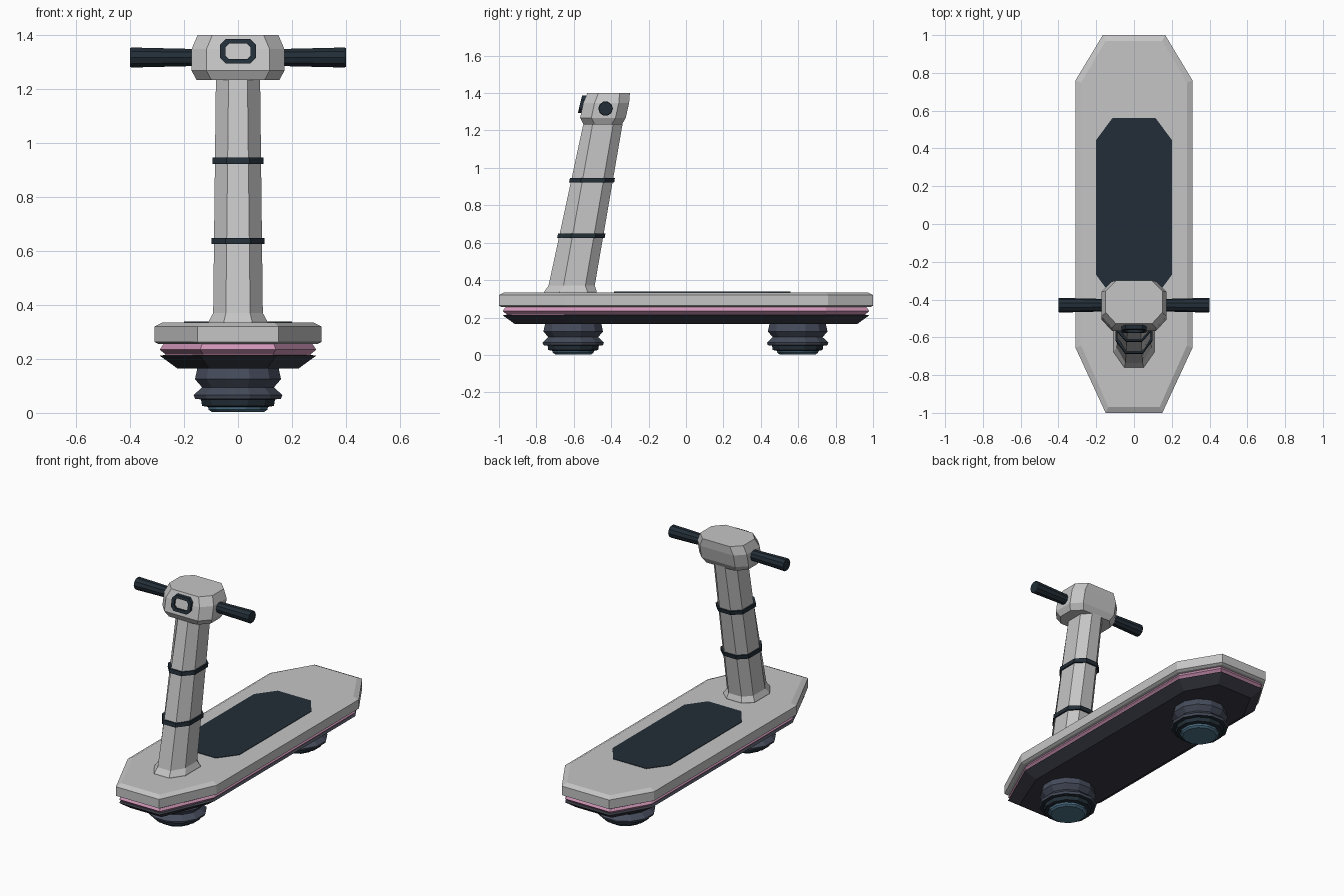
import bpy, bmesh, math

if "Cube" in bpy.data.objects:
    bpy.data.objects.remove(bpy.data.objects["Cube"])


def material(name, rgb):
    m = bpy.data.materials.new(name)
    m.diffuse_color = (*rgb, 1)
    m.use_nodes = True
    m.node_tree.nodes["Principled BSDF"].inputs["Base Color"].default_value = m.diffuse_color
    return m


GREY = material("light_grey", (0.56, 0.56, 0.56))
NAVY = material("dark_navy", (0.016, 0.027, 0.038))
CHAR = material("charcoal", (0.042, 0.044, 0.06))
RUBBER = material("slate_rubber", (0.06, 0.072, 0.105))
PINK = material("pink", (0.62, 0.30, 0.47))
BLUE = material("glow_blue", (0.075, 0.17, 0.25))


def loft(name, rings, mat, band_mats=None, closed=False):
    """Skin a stack of equal rings; cap the ends, or join last to first."""
    bm = bmesh.new()
    vs = [[bm.verts.new(p) for p in r] for r in rings]
    n, k = len(rings[0]), len(rings)
    for j in range(k if closed else k - 1):
        a, b = vs[j], vs[(j + 1) % k]
        for i in range(n):
            f = bm.faces.new((a[i], a[(i + 1) % n], b[(i + 1) % n], b[i]))
            f.material_index = band_mats[j] if band_mats else 0
    if not closed:
        bm.faces.new(vs[0][::-1]).material_index = band_mats[0] if band_mats else 0
        bm.faces.new(vs[-1]).material_index = band_mats[-1] if band_mats else 0
    bmesh.ops.recalc_face_normals(bm, faces=bm.faces)
    me = bpy.data.meshes.new(name)
    bm.to_mesh(me)
    bm.free()
    for m in (mat if isinstance(mat, list) else [mat]):
        me.materials.append(m)
    ob = bpy.data.objects.new(name, me)
    bpy.context.collection.objects.link(ob)
    return ob


def octagon(hw, y0, y1, front_hw, back_hw, front_c, back_c, z):
    """Eight-sided outline, symmetric in x, with cut corners."""
    half = [(front_hw, y0), (hw, y0 + front_c), (hw, y1 - back_c), (back_hw, y1)]
    pts = half + [(-x, y) for x, y in reversed(half)]
    return [(x, y, z) for x, y in pts]


def deck_ring(inset, z):
    d = inset
    return octagon(0.31 - d, -1 + d, 1 - d, 0.15 - 0.5 * d, 0.165 - 0.5 * d,
                   0.345 - 0.6 * d, 0.24 - 0.6 * d, z)


# Deck board, pink trim and underside tray
loft("deck", [deck_ring(0.015, 0.255), deck_ring(0, 0.263), deck_ring(0, 0.32),
              deck_ring(0.03, 0.335)], GREY)
loft("trim", [deck_ring(0.045, 0.205), deck_ring(0.04, 0.218), deck_ring(0.02, 0.234),
              deck_ring(0.035, 0.257)], PINK)
loft("underside", [deck_ring(0.085, 0.165), deck_ring(0.02, 0.212),
                   deck_ring(0.05, 0.216)], CHAR)

# Foot mat
loft("foot_mat", [octagon(0.2, -0.385, 0.56, 0.115, 0.115, 0.115, 0.115, z)
                  for z in (0.333, 0.338)], NAVY)

# Bellows hover pads with glowing bottoms
PAD = [(0.10, 0.003), (0.113, 0.012), (0.115, 0.022), (0.138, 0.026), (0.142, 0.05),
       (0.165, 0.052), (0.17, 0.066), (0.138, 0.095), (0.165, 0.125), (0.155, 0.17)]
for label, cy in (("front", -0.603), ("rear", 0.597)):
    rings = [[(r * math.cos(math.tau * (i + 0.5) / 12),
               cy + r * math.sin(math.tau * (i + 0.5) / 12), z) for i in range(12)]
             for r, z in PAD]
    loft(label + "_hover_pad", rings, [RUBBER, BLUE, NAVY],
         [1, 1, 2, 2, 2, 0, 0, 0, 0])


# Leaning column with flared foot
def column_ring(z, grow=0.0, flare=0.0):
    t = (z - 0.37) / 0.86
    g = grow + flare
    return octagon(0.092 - 0.01 * t + g, -0.735 + 0.185 * t - g, -0.488 + 0.148 * t + g,
                   0.045 - 0.01 * t + 0.4 * g, 0.045 - 0.01 * t + 0.4 * g,
                   0.08 - 0.03 * t, 0.05, z)


loft("column", [column_ring(0.325, flare=0.017), column_ring(0.34, flare=0.016),
                column_ring(0.37), column_ring(1.25)], GREY)
for label, z in (("lower", 0.637), ("upper", 0.935)):
    loft(label + "_column_band", [column_ring(z - 0.012, 0.009),
                                  column_ring(z + 0.012, 0.009)], NAVY)

# Head block
HEAD = [(0.153, -0.548, -0.342, 1.233), (0.172, -0.566, -0.322, 1.268),
        (0.172, -0.549, -0.304, 1.348), (0.15, -0.528, -0.300, 1.40)]
loft("head", [octagon(hw, a, b, hw - 0.055, hw - 0.055, 0.06, 0.055, z)
              for hw, a, b, z in HEAD], GREY)

# Handle grips
for label, s in (("right", 1), ("left", -1)):
    loft(label + "_grip", [[(s * x, -0.43 + r * math.cos(math.tau * i / 10),
                             1.317 + r * math.sin(math.tau * i / 10)) for i in range(10)]
                           for x, r in ((0.15, 0.033), (0.395, 0.039), (0.40, 0.036))], NAVY)


# Lamp frame and lens on the sloped front of the head
def lamp_ring(hw, hh, c, out):
    pts = [(hw - c, -hh), (hw, -hh + c), (hw, hh - c), (hw - c, hh)]
    pts += [(-x, z) for x, z in reversed(pts)]
    return [(x, -0.551 + 0.24 * z - out, 1.34 + z) for x, z in pts]


loft("lamp_frame", [lamp_ring(0.067, 0.046, 0.022, -0.01), lamp_ring(0.067, 0.046, 0.022, 0.016),
                    lamp_ring(0.047, 0.029, 0.014, 0.016), lamp_ring(0.047, 0.029, 0.014, -0.01)],
     NAVY, closed=True)
loft("lamp_lens", [lamp_ring(0.048, 0.03, 0.014, -0.005),
                   lamp_ring(0.048, 0.03, 0.014, 0.004)], GREY)
